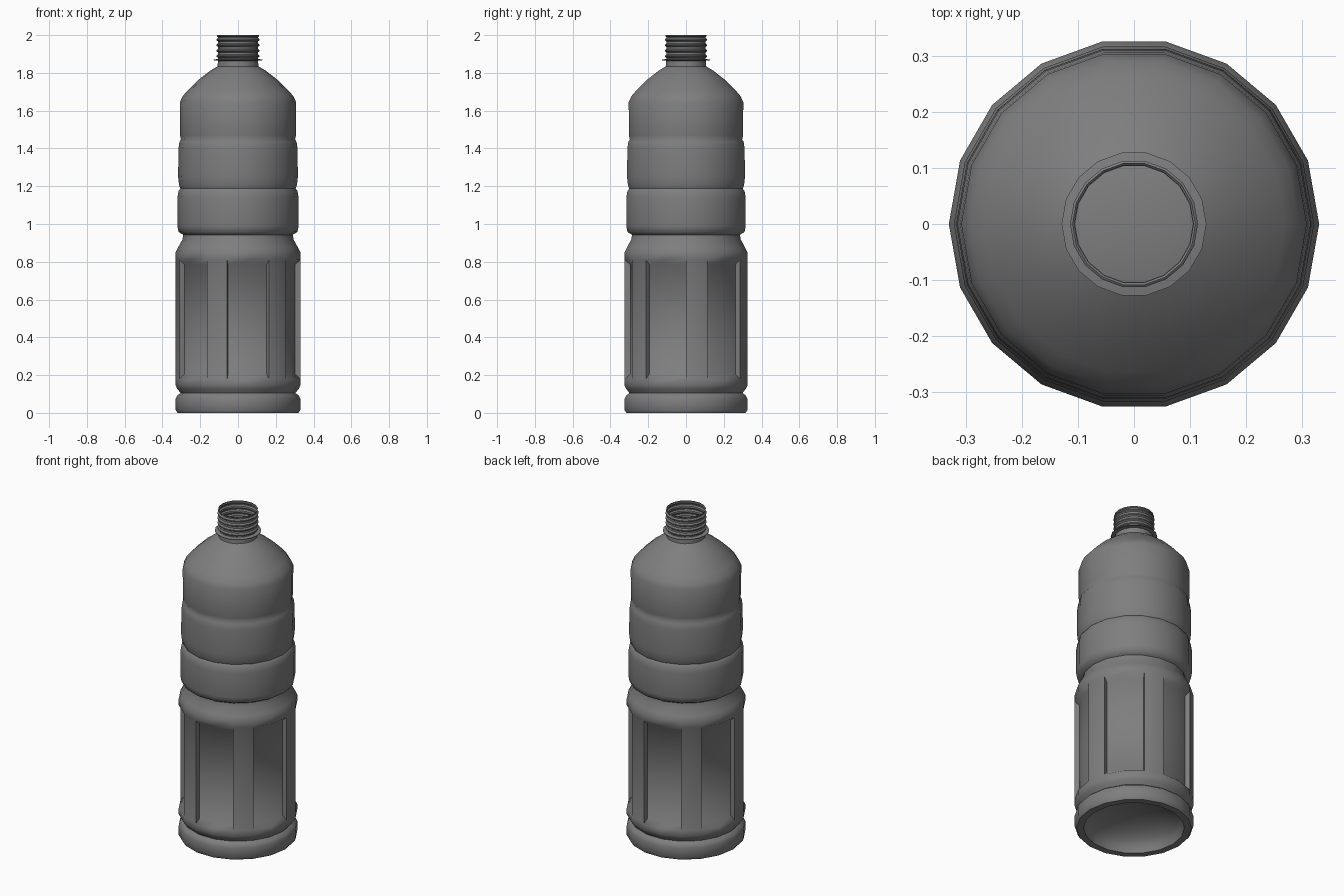
import bpy, bmesh, math

cube = bpy.data.objects.get("Cube")
if cube:
    bpy.data.objects.remove(cube, do_unlink=True)

SIDES = 18
STEP = math.tau / SIDES

grey = bpy.data.materials.new("mid_grey_plastic")
grey.use_nodes = True
colour = (0.21, 0.21, 0.21, 1)
grey.diffuse_color = colour
bsdf = next(n for n in grey.node_tree.nodes if n.type == "BSDF_PRINCIPLED")
bsdf.inputs["Base Color"].default_value = colour
bsdf.inputs["Roughness"].default_value = 0.6


def polar(bm, r, i, z):
    return bm.verts.new((r * math.cos(i * STEP), r * math.sin(i * STEP), z))


def lathe(bm, profile):
    """Spin (radius, height) points, listed bottom to top, into quads."""
    rings = [[polar(bm, r, i, z) for i in range(SIDES)] for r, z in profile]
    for low, high in zip(rings, rings[1:]):
        for i in range(SIDES):
            j = (i + 1) % SIDES
            bm.faces.new((low[i], low[j], high[j], high[i]))
    return rings


def finish(bm, name, angle):
    bmesh.ops.remove_doubles(bm, verts=bm.verts, dist=0.0005)
    mesh = bpy.data.meshes.new(name)
    bm.to_mesh(mesh)
    bm.free()
    mesh.materials.append(grey)
    obj = bpy.data.objects.new(name, mesh)
    bpy.context.collection.objects.link(obj)
    bpy.ops.object.select_all(action="DESELECT")
    obj.select_set(True)
    bpy.context.view_layer.objects.active = obj
    bpy.ops.object.shade_smooth_by_angle(angle=math.radians(angle))
    return obj


# Body: hollow base, grip section, two ribbed bands and the shoulder
PANEL_LOW, PANEL_HIGH = 0.18, 0.81
punt = [(0.28 * math.sin(a), 0.13 * math.cos(a))
        for a in (math.radians(15 * k) for k in range(7))]
foot = [(0.32, 0), (0.33, 0.015), (0.33, 0.075), (0.322, 0.092),
        (0.304, 0.105), (0.322, 0.128), (0.33, 0.145)]
grip = [(0.33, PANEL_LOW), (0.33, PANEL_HIGH), (0.33, 0.85)]
waist = [(0.318, 0.875), (0.294, 0.918), (0.29, 0.943)]
lower_band = [(0.315, 0.958), (0.321, 0.99), (0.321, 1.14), (0.315, 1.175)]
upper_band = [(0.305, 1.187), (0.312, 1.205), (0.317, 1.25),
              (0.315, 1.4), (0.31, 1.435)]
shoulder = [(0.302, 1.448), (0.307, 1.47), (0.308, 1.645), (0.293, 1.677),
            (0.268, 1.706), (0.205, 1.767), (0.145, 1.813), (0.108, 1.835)]

bm = bmesh.new()
rings = lathe(bm, punt + foot + grip + waist + lower_band + upper_band + shoulder)

# Recessed grip panels: two sides sunk, one side left as a rib
base_row = len(punt) + len(foot)
low, high = rings[base_row], rings[base_row + 1]
for start in range(1, SIDES, 3):
    cols = [(start + k) % SIDES for k in range(3)]
    for a, b in zip(cols, cols[1:]):
        bm.faces.remove(bm.faces.get((low[a], low[b], high[b], high[a])))
    sunk_low = [polar(bm, 0.302, c, PANEL_LOW + 0.025) for c in cols]
    sunk_high = [polar(bm, 0.302, c, PANEL_HIGH - 0.025) for c in cols]
    for k in range(2):
        a, b = cols[k], cols[k + 1]
        bm.faces.new((sunk_low[k], sunk_low[k + 1], sunk_high[k + 1], sunk_high[k]))
        bm.faces.new((low[a], low[b], sunk_low[k + 1], sunk_low[k]))
        bm.faces.new((sunk_high[k], sunk_high[k + 1], high[b], high[a]))
    first, last = cols[0], cols[2]
    bm.faces.new((low[first], sunk_low[0], sunk_high[0], high[first]))
    bm.faces.new((sunk_low[2], low[last], high[last], sunk_high[2]))
finish(bm, "bottle_body", 52)

# Open neck with ridged thread
thread = [(0.108, 1.835), (0.106, 1.872)]
for k in range(4):
    z = 1.88 + 0.029 * k
    thread += [(0.106, z), (0.114, z + 0.006), (0.114, z + 0.011), (0.106, z + 0.018)]
thread += [(0.106, 1.99), (0.11, 1.994), (0.11, 2.0)]
bm = bmesh.new()
lathe(bm, thread)
finish(bm, "threaded_neck", 30)

# Thin collar below the thread
bm = bmesh.new()
lathe(bm, [(0.105, 1.864), (0.129, 1.867), (0.129, 1.87), (0.105, 1.874)])
finish(bm, "neck_collar", 30)
